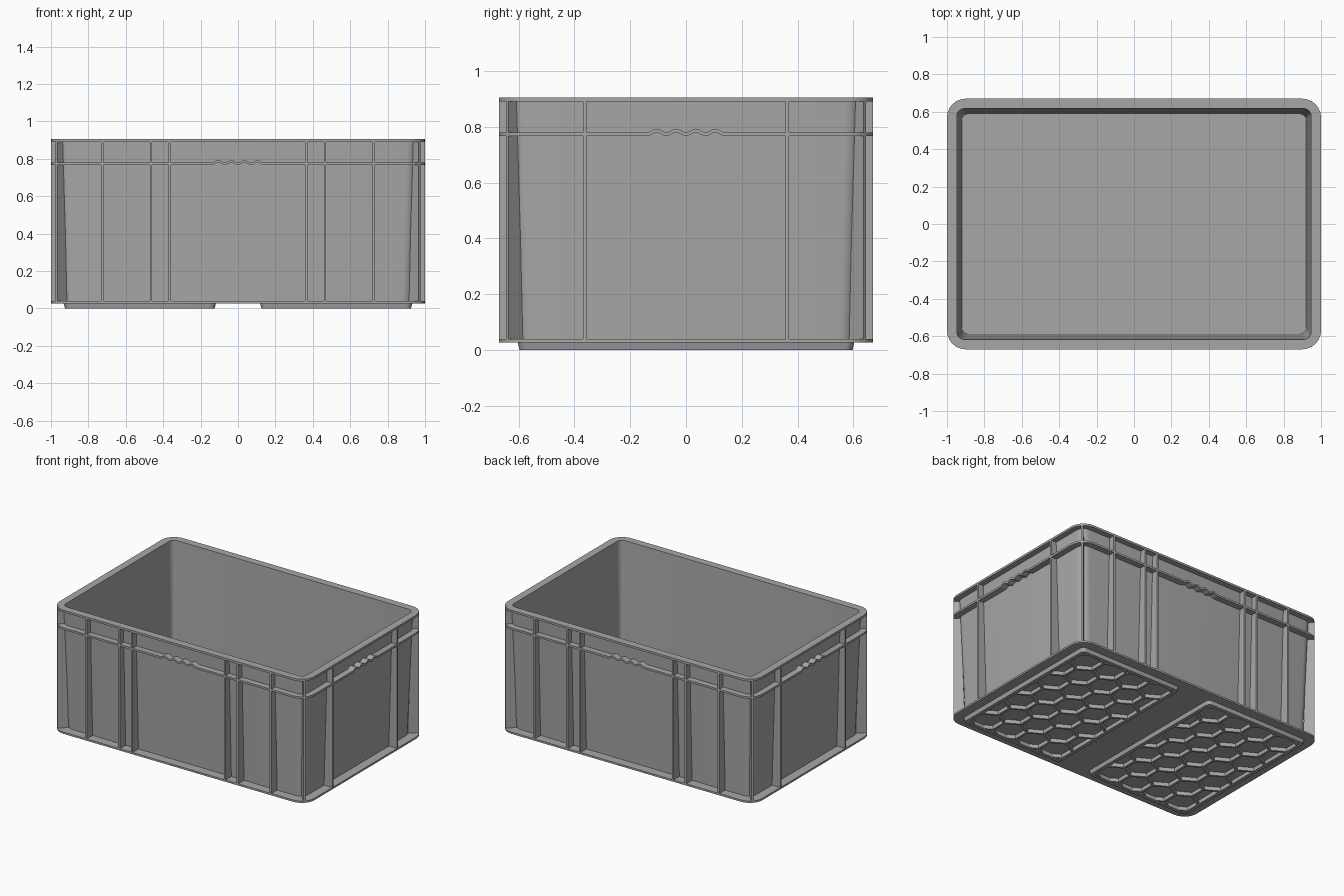
import bpy, bmesh
from math import pi, cos, sin, atan2, sqrt
from mathutils import Vector, Matrix

if "Cube" in bpy.data.objects:
    bpy.data.objects.remove(bpy.data.objects["Cube"], do_unlink=True)

HX, HY, CORNER = 1.0, 0.67, 0.1
FLANGE_TOP, RIM_BOTTOM, HEIGHT, PLATE = 0.04, 0.89, 0.905, 0.027
GRIP, BUMP = 0.14, 0.07

grey = bpy.data.materials.new("grey_plastic")
grey.use_nodes = True
grey.diffuse_color = (0.39, 0.39, 0.39, 1)
grey.node_tree.nodes["Principled BSDF"].inputs["Base Color"].default_value = grey.diffuse_color


def finish(name, bm):
    bmesh.ops.recalc_face_normals(bm, faces=bm.faces)
    mesh = bpy.data.meshes.new(name)
    bm.to_mesh(mesh)
    bm.free()
    mesh.materials.append(grey)
    obj = bpy.data.objects.new(name, mesh)
    bpy.context.collection.objects.link(obj)
    bpy.ops.object.select_all(action='DESELECT')
    obj.select_set(True)
    bpy.context.view_layer.objects.active = obj
    bpy.ops.object.shade_smooth_by_angle(angle=pi / 6)
    return obj


def outline(hx, hy, r, steps=0, seg=6):
    """Rounded rectangle as (x, y, lift); steps adds a wavy grip to each side."""
    pts = []
    for k in range(4):
        turn = k * pi / 2
        sx, sy = [(1, 1), (-1, 1), (-1, -1), (1, -1)][k]
        # wavy stretch in the middle of the side before this corner
        for i in range(steps + 1 if steps else 0):
            u = -GRIP + 2 * GRIP * i / steps
            lift = 0.0065 * (1 - cos(2 * pi * (u + GRIP) / BUMP))
            far = hx if k % 2 == 0 else hy
            p = Matrix.Rotation(turn, 2) @ Vector((far, u))
            pts.append((p.x, p.y, lift))
        for i in range(seg + 1):
            a = turn + i * pi / 2 / seg
            pts.append((sx * (hx - r) + r * cos(a), sy * (hy - r) + r * sin(a), 0))
    return pts


def loft(name, rings, loop=False, steps=0, cx=0):
    """Skin rounded rectangles (hx, hy, r, z); capped, or looped into a frame."""
    bm = bmesh.new()
    rows = [[bm.verts.new((x + cx, y, z + lift)) for x, y, lift in outline(hx, hy, r, steps)]
            for hx, hy, r, z in rings]
    pairs = list(zip(rows, rows[1:]))
    if loop:
        pairs.append((rows[-1], rows[0]))
    else:
        bm.faces.new(rows[0])
        bm.faces.new(rows[-1])
    for a, b in pairs:
        for i in range(len(a)):
            j = (i + 1) % len(a)
            bm.faces.new((a[i], a[j], b[j], b[i]))
    return finish(name, bm)


def rib(name, x, y, angle, width=0.013):
    """Upright fin whose outer edge stands at x, y and whose back follows the wall."""
    bm = bmesh.new()
    profile = [(-0.073, 0.035), (0, 0.035), (0, 0.897), (-0.045, 0.897)]
    sides = [[bm.verts.new((d, s * width / 2, z)) for d, z in profile] for s in (-1, 1)]
    for side in sides:
        bm.faces.new(side)
    for i in range(4):
        j = (i + 1) % 4
        bm.faces.new((sides[0][i], sides[0][j], sides[1][j], sides[1][i]))
    bm.transform(Matrix.Translation((x, y, 0)) @ Matrix.Rotation(angle, 4, 'Z'))
    finish(name, bm)


# Tub: bottom flange, drafted wall, top rim, inner wall and floor
loft("crate_shell", [
    (HX, HY, CORNER, PLATE), (HX, HY, CORNER, FLANGE_TOP),
    (0.935, 0.605, 0.06, FLANGE_TOP), (0.96, 0.63, 0.06, RIM_BOTTOM),
    (HX, HY, CORNER, RIM_BOTTOM), (HX, HY, CORNER, HEIGHT),
    (0.947, 0.617, 0.04, HEIGHT), (0.92, 0.587, 0.03, 0.05)])

# Band around the walls with wavy finger grips
loft("grip_band", [
    (0.95, 0.62, 0.06, 0.766), (HX, HY, CORNER, 0.766),
    (HX, HY, CORNER, 0.78), (0.95, 0.62, 0.06, 0.78)], loop=True, steps=32)

# Wall ribs and diagonal corner fins
for s in (-1, 1):
    for x in (0.365, 0.465, 0.725):
        rib("front_rib", s * x, -HY, -pi / 2)
        rib("back_rib", s * x, HY, pi / 2)
    for t in (-1, 1):
        rib("end_rib", s * HX, t * 0.363, 0 if s > 0 else pi)
        inset = CORNER * (1 - sqrt(0.5))
        rib("corner_fin", s * (HX - inset), t * (HY - inset), atan2(t, s))


def honeycomb(name, cx, hx, hy, flat=0.19, width=0.016):
    """Hexagonal grid of ribs trimmed to a rectangle."""
    bm = bmesh.new()
    radius = flat / sqrt(3)
    for row in range(-5, 6):
        for col in range(-4, 5):
            centre = Vector(((col + 0.5 * (row % 2)) * flat, row * radius * 1.5, 0))
            ring = [bm.verts.new(centre + radius * Vector((sin(k * pi / 3), cos(k * pi / 3), 0)))
                    for k in range(6)]
            for k in range(6):
                bm.edges.new((ring[k], ring[(k + 1) % 6]))
    bmesh.ops.remove_doubles(bm, verts=bm.verts, dist=0.001)
    for n, d in (((1, 0, 0), hx), ((-1, 0, 0), hx), ((0, 1, 0), hy), ((0, -1, 0), hy)):
        bmesh.ops.bisect_plane(bm, geom=bm.verts[:] + bm.edges[:], plane_co=Vector(n) * d,
                               plane_no=n, clear_outer=True)
    out = bmesh.new()
    for e in bm.edges:
        a, b = (v.co for v in e.verts)
        run = b - a
        if run.length < 0.005:
            continue
        place = (Matrix.Translation((a + b) / 2 + Vector((cx, 0, 0.0155)))
                 @ Matrix.Rotation(atan2(run.y, run.x), 4, 'Z')
                 @ Matrix.Diagonal((run.length + width * 0.5, width, 0.029, 1)))
        bmesh.ops.create_cube(out, size=1, matrix=place)
    bm.free()
    finish(name, out)


# Two feet under the floor, each a frame filled with honeycomb ribs
for side, cx in (("left", 0.525), ("right", -0.525)):
    loft(side + "_foot_frame", [
        (0.408, 0.603, 0.03, 0.03), (0.4, 0.597, 0.03, 0),
        (0.375, 0.572, 0.015, 0), (0.375, 0.572, 0.015, 0.03)], loop=True, cx=cx)
    honeycomb(side + "_foot_honeycomb", cx, 0.378, 0.575)
